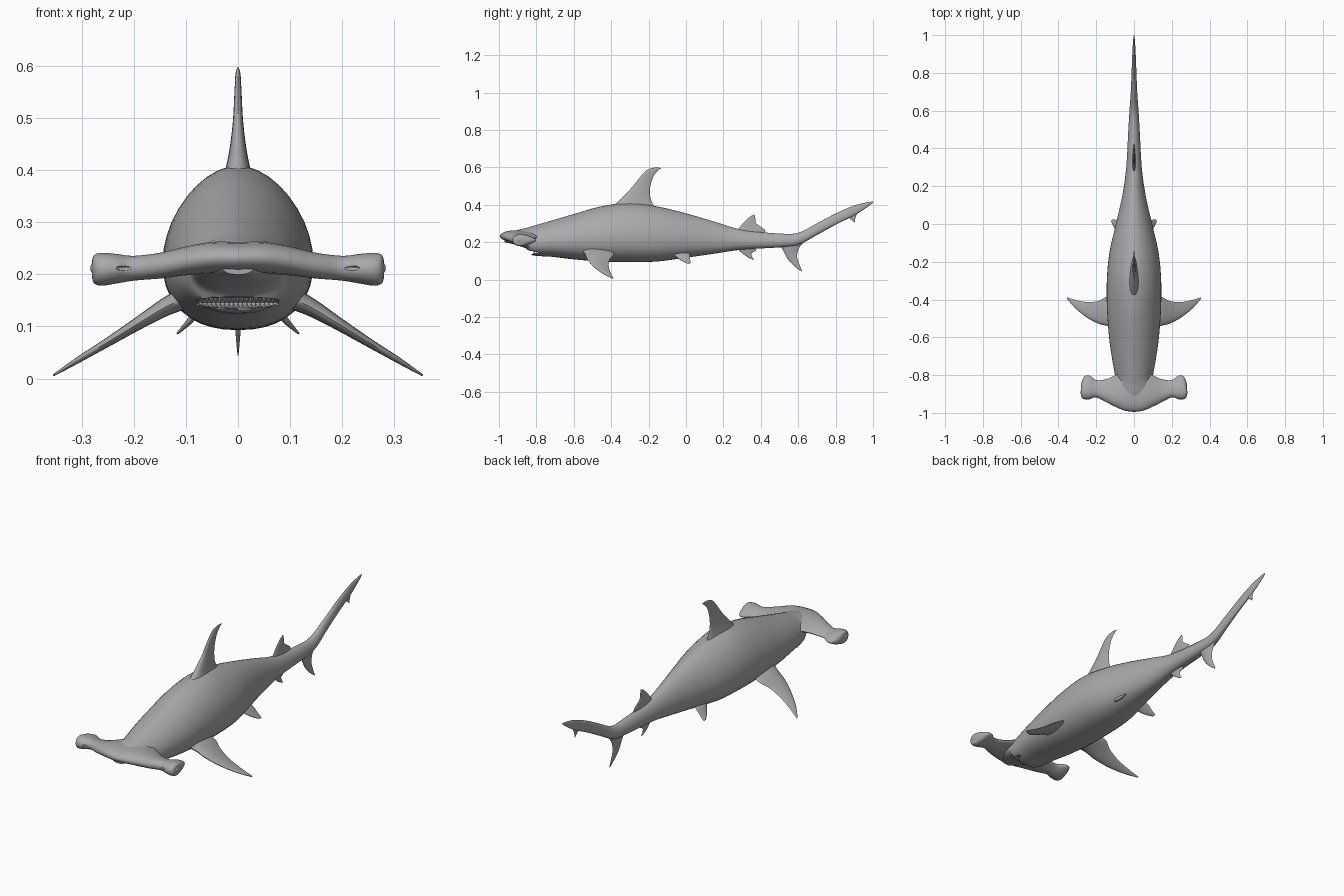
import bpy, bmesh, math
from mathutils import Vector

if "Cube" in bpy.data.objects:
    bpy.data.objects.remove(bpy.data.objects["Cube"], do_unlink=True)

skin = bpy.data.materials.new("shark grey")
skin.use_nodes = True
skin.diffuse_color = (0.4, 0.4, 0.4, 1)
skin.node_tree.nodes["Principled BSDF"].inputs["Base Color"].default_value = (0.4, 0.4, 0.4, 1)


def finish(name, bm, angle=50):
    bmesh.ops.recalc_face_normals(bm, faces=bm.faces[:])
    mesh = bpy.data.meshes.new(name)
    bm.to_mesh(mesh)
    bm.free()
    mesh.materials.append(skin)
    obj = bpy.data.objects.new(name, mesh)
    bpy.context.collection.objects.link(obj)
    bpy.ops.object.select_all(action='DESELECT')
    obj.select_set(True)
    bpy.context.view_layer.objects.active = obj
    bpy.ops.object.shade_smooth_by_angle(angle=math.radians(angle))
    return obj


def smooth_rows(rows, steps):
    """Catmull-Rom interpolation between rows of numbers."""
    out = []
    for i in range(len(rows) - 1):
        a, b, c, d = (rows[max(i - 1, 0)], rows[i], rows[i + 1], rows[min(i + 2, len(rows) - 1)])
        for s in range(steps):
            t = s / steps
            out.append([0.5 * (2 * q + (r - p) * t + (2 * p - 5 * q + 4 * r - w) * t * t
                               + (3 * q - p - 3 * r + w) * t ** 3)
                        for p, q, r, w in zip(a, b, c, d)])
    return out + [list(rows[-1])]


def loft(name, rings):
    bm = bmesh.new()
    loops = [[bm.verts.new(p) for p in ring] for ring in rings]
    n = len(loops[0])
    for a, b in zip(loops, loops[1:]):
        for i in range(n):
            bm.faces.new((a[i], a[(i + 1) % n], b[(i + 1) % n], b[i]))
    bm.faces.new(loops[0])
    bm.faces.new(loops[-1])
    return finish(name, bm)


def power(v, e):
    return math.copysign(abs(v) ** e, v)


def body_ring(y, top, bottom, width, n=40):
    """Full belly, narrower back."""
    mid = bottom + 0.42 * (top - bottom)
    ring = []
    for i in range(n):
        a = math.tau * i / n
        c, s = math.cos(a), math.sin(a)
        e = 1.12 if s > 0 else 0.88
        height = top - mid if s > 0 else mid - bottom
        ring.append((max(width, 0.001) * power(c, e), y, mid + height * power(s, e)))
    return ring


def foil_ring(lead, trail, thick, normal, n=10):
    """Rounded leading edge, thin trailing edge."""
    lead, trail, normal = Vector(lead), Vector(trail), Vector(normal).normalized()
    ring = []
    for i in range(2 * n):
        a = math.pi * i / n
        t = (1 - math.cos(a)) / 2
        h = thick * math.sin(a) * (1.25 - 0.7 * t)
        ring.append(lead.lerp(trail, t) + normal * h)
    return ring


def upright_fin(name, rows):
    """Rows: lead y, lead z, trail y, trail z, half thickness."""
    loft(name, [foil_ring((0, a, b), (0, c, d), max(h, 0.001), (1, 0, 0))
                for a, b, c, d, h in smooth_rows(rows, 5)])


def side_fin(name, rows, normal):
    """Rows: x, z, lead y, trail y, half thickness; built on both sides."""
    for side, label in ((1, "left"), (-1, "right")):
        loft(f"{label}_{name}",
             [foil_ring((side * x, a, z), (side * x, b, z), max(h, 0.001), (side * normal[0], 0, normal[1]))
              for x, z, a, b, h in smooth_rows(rows, 5)])


def ellipsoid(name, centre, size):
    bm = bmesh.new()
    bmesh.ops.create_uvsphere(bm, u_segments=24, v_segments=12, radius=1)
    for v in bm.verts:
        v.co = Vector(centre) + Vector(p * q for p, q in zip(v.co, size))
    return finish(name, bm)


def carve(target, centre, size):
    cutter = ellipsoid("cutter", centre, size)
    cutter.hide_render = True
    mod = target.modifiers.new("carve", 'BOOLEAN')
    mod.operation, mod.solver, mod.object = 'DIFFERENCE', 'EXACT', cutter
    bpy.context.view_layer.objects.active = target
    bpy.ops.object.modifier_apply(modifier=mod.name)
    bpy.data.objects.remove(cutter, do_unlink=True)


# Body, running on into the upper tail lobe: y, top, bottom, half width
body = loft("body", [body_ring(*r) for r in smooth_rows([
    (-.97, .235, .2, .03), (-.91, .262, .185, .08), (-.85, .277, .163, .092),
    (-.82, .286, .13, .097), (-.72, .315, .122, .115), (-.6, .35, .108, .132),
    (-.45, .392, .096, .143), (-.3, .41, .093, .144), (-.15, .39, .097, .13),
    (0, .354, .117, .096), (.15, .31, .138, .062), (.3, .266, .16, .041),
    (.5, .246, .172, .03), (.6, .25, .185, .024), (.7, .3, .238, .017),
    (.8, .353, .293, .013), (.9, .396, .343, .009), (.97, .413, .388, .005),
    (1, .417, .41, .001)], 4)])

# Mouth with two rows of teeth
carve(body, (0, -.83, .146), (.092, .075, .011))
bm = bmesh.new()
for row, direction in ((.156, -1), (.136, 1)):
    for i in range(-9, 10):
        x = i * .0085
        k = math.sqrt(1 - (x / .092) ** 2)
        base = Vector((x, -.775 - .04 * k, .146 + (row - .146) * k))
        ring = [bm.verts.new(base + Vector((.004 * math.cos(a), .003 * math.sin(a), 0)))
                for a in (math.tau * j / 4 for j in range(4))]
        tip = bm.verts.new(base + Vector((0, 0, direction * .011 * k)))
        bm.faces.new(ring)
        for j in range(4):
            bm.faces.new((ring[j], ring[(j + 1) % 4], tip))
finish("teeth", bm, 20)

# Hammer-shaped head: x, front y, back y, centre z, half thickness
half = smooth_rows([
    (0, -.995, -.74, .232, .032), (.05, -.988, -.76, .232, .032), (.1, -.967, -.8, .226, .029),
    (.15, -.942, -.822, .217, .026), (.2, -.918, -.826, .212, .025), (.235, -.928, -.803, .211, .03),
    (.262, -.928, -.806, .21, .033), (.277, -.918, -.835, .21, .028), (.281, -.895, -.86, .21, .012)], 5)
span = [[-r[0]] + r[1:] for r in reversed(half[1:])] + half
head = loft("hammer_head", [foil_ring((x, a, z), (x, b, z), h, (0, 0, 1), 14) for x, a, b, z, h in span])
for side, label in ((1, "left"), (-1, "right")):
    carve(head, (side * .216, -.928, .212), (.018, .014, .005))
    ellipsoid(f"{label}_eye", (side * .273, -.893, .212), (.011, .014, .013))

# Fins along the midline
upright_fin("dorsal_fin", [
    (-.44, .35, -.14, .35, .04), (-.36, .42, -.185, .42, .021), (-.294, .487, -.192, .487, .011),
    (-.24, .555, -.175, .55, .007), (-.205, .588, -.152, .58, .005), (-.165, .599, -.13, .597, .001)])
upright_fin("second_dorsal_fin", [
    (.25, .235, .4, .24, .012), (.285, .277, .425, .262, .007), (.315, .312, .376, .3, .005),
    (.345, .338, .371, .325, .003), (.362, .347, .367, .345, .001)])
upright_fin("anal_fin", [
    (.26, .18, .37, .185, .01), (.285, .155, .375, .157, .007), (.315, .13, .35, .14, .005),
    (.34, .114, .355, .12, .003), (.36, .106, .363, .108, .001)])
upright_fin("lower_tail_lobe", [
    (.49, .205, .66, .225, .018), (.517, .16, .608, .175, .012), (.545, .108, .594, .125, .007),
    (.582, .07, .605, .085, .004), (.616, .044, .621, .046, .001)])
upright_fin("tail_notch", [
    (.85, .35, .95, .385, .006), (.865, .335, .92, .358, .004), (.886, .318, .905, .328, .003),
    (.899, .306, .903, .308, .001)])

# Paired fins
side_fin("pectoral_fin", [
    (.09, .16, -.56, -.4, .024), (.14, .137, -.54, -.385, .018), (.19, .107, -.527, -.408, .013),
    (.25, .07, -.495, -.413, .009), (.31, .034, -.447, -.402, .006), (.355, .006, -.396, -.388, .002)],
    (.52, .85))
side_fin("pelvic_fin", [
    (.04, .158, -.09, .005, .012), (.07, .135, -.066, .02, .009), (.095, .108, -.035, .022, .006),
    (.117, .086, .005, .025, .002)], (.7, .7))
